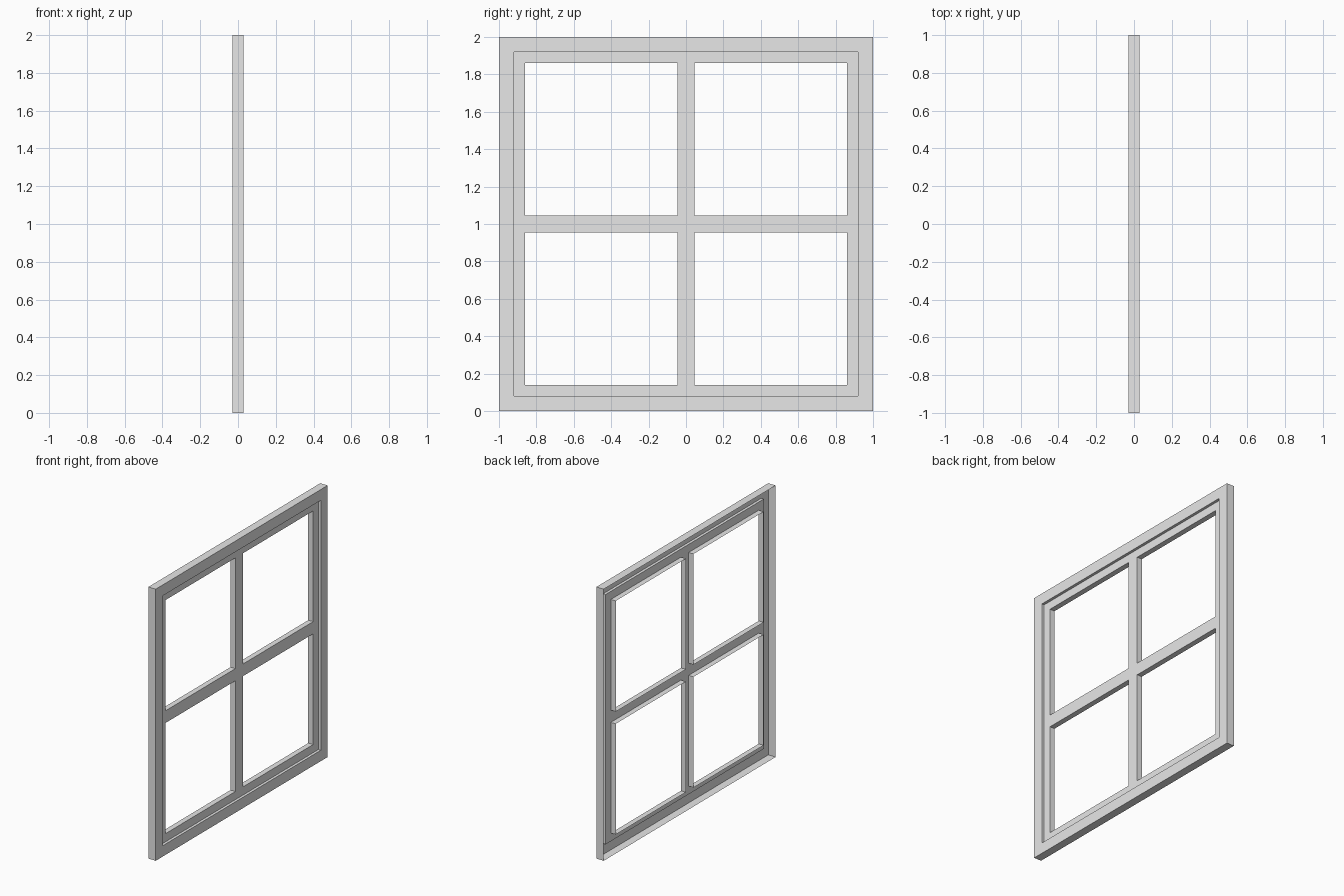
import bpy
import bmesh

cube = bpy.data.objects.get("Cube")
if cube:
    bpy.data.objects.remove(cube, do_unlink=True)

# Depths along x and sizes across the window, measured from its centre
FRONT, SASH, BACK = 0.03, 0.01, -0.03
OUTER, REBATE, OPENING, BAR = 1.0, 0.92, 0.86, 0.045

grey = bpy.data.materials.new("plain_grey")
grey.use_nodes = True
grey.diffuse_color = (0.8, 0.8, 0.8, 1)
grey.node_tree.nodes["Principled BSDF"].inputs["Base Color"].default_value = (0.8, 0.8, 0.8, 1)


def loft_squares(bm, steps, cy=0, cz=0):
    """Bridge square loops, each given as (half size, x depth)."""
    corners = [(-1, -1), (1, -1), (1, 1), (-1, 1)]
    loops = [[bm.verts.new((x, cy + h * sy, 1 + cz + h * sz)) for sy, sz in corners]
             for h, x in steps]
    for a, b in zip(loops, loops[1:]):
        for i in range(4):
            j = (i + 1) % 4
            bm.faces.new((a[i], a[j], b[j], b[i]))


def finish(bm, name):
    bmesh.ops.remove_doubles(bm, verts=bm.verts, dist=0.0001)
    mesh = bpy.data.meshes.new(name)
    bm.to_mesh(mesh)
    bm.free()
    mesh.materials.append(grey)
    obj = bpy.data.objects.new(name, mesh)
    bpy.context.collection.objects.link(obj)


# Outer frame: an open-backed shell with a rebate stepping down to the sash
bm = bmesh.new()
loft_squares(bm, [(OUTER, BACK), (OUTER, FRONT), (REBATE, FRONT), (REBATE, SASH)])
finish(bm, "outer_frame")

# Sash face with crossing bars: a grid of cells, leaving the four panes open
bm = bmesh.new()
cuts = [-REBATE, -OPENING, -BAR, BAR, OPENING, REBATE]
rows = [[bm.verts.new((SASH, y, 1 + z)) for y in cuts] for z in cuts]
for r in range(5):
    for c in range(5):
        if r in (1, 3) and c in (1, 3):
            continue
        bm.faces.new((rows[r][c], rows[r][c + 1], rows[r + 1][c + 1], rows[r + 1][c]))

# Walls lining each pane opening, running to the back
centre, half = (OPENING + BAR) / 2, (OPENING - BAR) / 2
for sy in (-1, 1):
    for sz in (-1, 1):
        loft_squares(bm, [(half, SASH), (half, BACK)], sy * centre, sz * centre)
finish(bm, "sash_and_bars")
